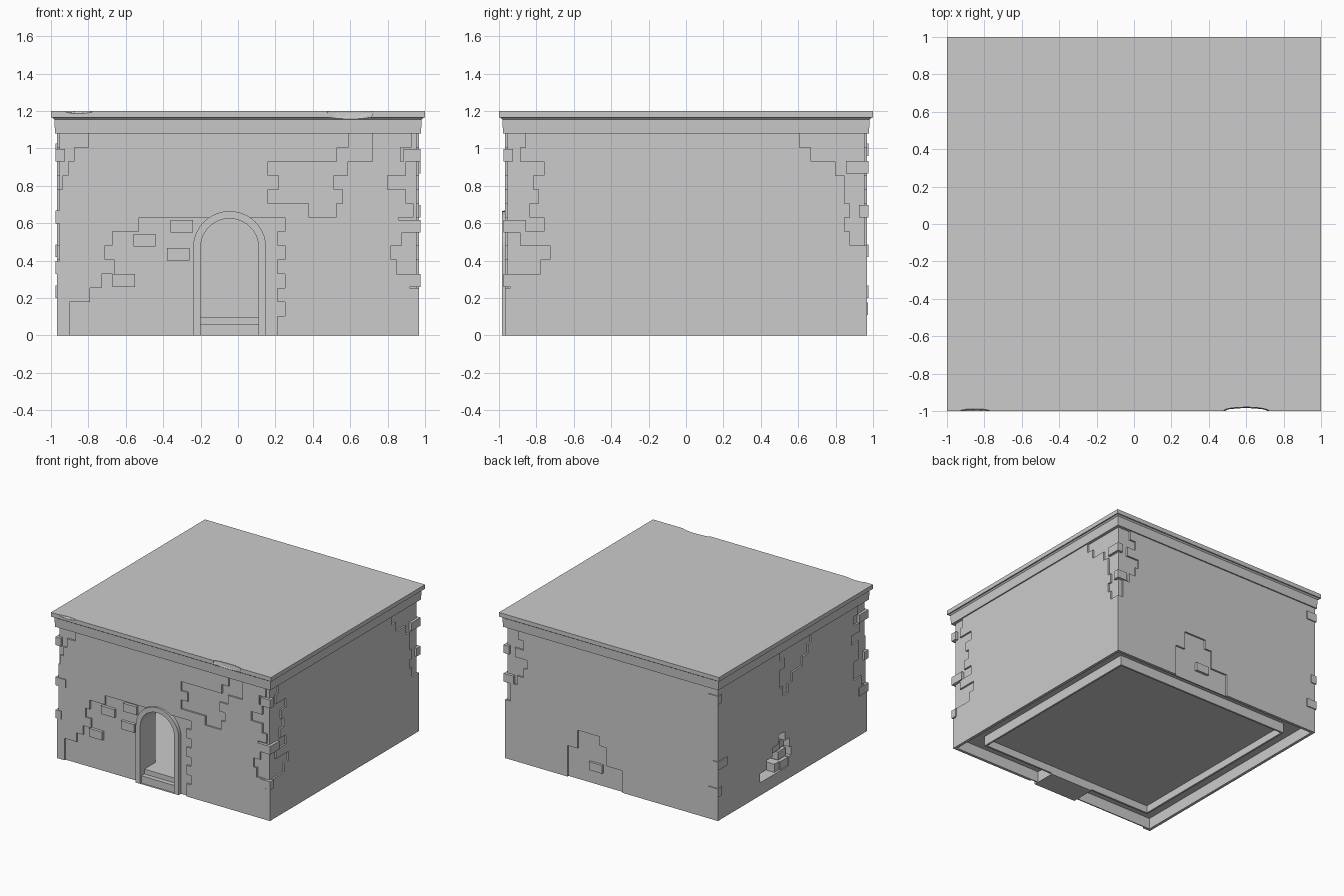
import bpy, bmesh, math

if "Cube" in bpy.data.objects:
    bpy.data.objects.remove(bpy.data.objects["Cube"])

W = 0.968       # half width of the plastered walls
R = 0.954       # half width of the exposed brick surface
H = 0.075       # height of one brick course
TOP = 1.08      # underside of the cornice
FACES = {"front": lambda u, d, z: (u, -d, z), "back": lambda u, d, z: (u, d, z),
         "right": lambda u, d, z: (d, u, z), "left": lambda u, d, z: (-d, u, z)}


def make(name, bm):
    bmesh.ops.recalc_face_normals(bm, faces=bm.faces)
    me = bpy.data.meshes.new(name)
    bm.to_mesh(me)
    bm.free()
    ob = bpy.data.objects.new(name, me)
    bpy.context.collection.objects.link(ob)
    return ob


def loft(name, rings, closed=False):
    """Skin equal-length rings of points; capped unless closed on itself."""
    bm = bmesh.new()
    vs = [[bm.verts.new(p) for p in r] for r in rings]
    n = len(vs[0])
    for a, b in zip(vs, vs[1:] + vs[:1] if closed else vs[1:]):
        for i in range(n):
            bm.faces.new((a[i - 1], a[i], b[i], b[i - 1]))
    if not closed:
        bm.faces.new(vs[0])
        bm.faces.new(vs[-1])
    return make(name, bm)


def square(h, z):
    return [(-h, -h, z), (h, -h, z), (h, h, z), (-h, h, z)]


def box(name, x0, x1, y0, y1, z0, z1):
    return loft(name, [[(x0, y0, z), (x1, y0, z), (x1, y1, z), (x0, y1, z)] for z in (z0, z1)])


def brick(name, face, u0, u1, z, d0, d1):
    f = FACES[face]
    outline = [(u0, z), (u1, z), (u1, z + H * 0.9), (u0, z + H * 0.9)]
    return loft(name, [[f(u, d, v) for u, v in outline] for d in (d0, d1)])


def cut(target, cutter):
    m = target.modifiers.new("cut", "BOOLEAN")
    m.operation, m.solver, m.object = "DIFFERENCE", "EXACT", cutter
    cutter.hide_render = True
    bpy.context.view_layer.objects.active = target
    bpy.ops.object.modifier_apply(modifier=m.name)
    bpy.data.objects.remove(cutter)


def patch(face, course, spans, depth=R):
    """Strip plaster off stacked courses, each spanning (left, right)."""
    left, right = [], []
    for k, (a, b) in enumerate(spans):
        z = TOP - H * (course + k)
        low = z - H if z - H > 0.05 else -0.05
        left += [(a, z), (a, low)]
        right += [(b, z), (b, low)]
    pts = left + right[::-1]
    pts = [p for i, p in enumerate(pts) if p != pts[i - 1]]
    f = FACES[face]
    cut(walls, loft("patch", [[f(u, d, z) for u, z in pts] for d in (depth, 1.2)]))


def corner_patch(face, side, widths):
    """Strip plaster beside a corner; widths in hundredths, one digit pair per course."""
    spans = [sorted((side * (W - w / 100), side * 1.1)) for w in widths]
    patch(face, 0, spans)


def arch(r, y, base=0.0, cx=-0.045, cz=0.47, n=20):
    curve = [(cx + r * math.cos(math.pi * i / n), y, cz + r * math.sin(math.pi * i / n)) for i in range(n + 1)]
    return [(cx + r, y, base)] + curve + [(cx - r, y, base)]


# walls: outer block, hollow room, open underside, doorway
walls = loft("walls", [square(W, 0), square(W, TOP + 0.01)])
cut(walls, loft("room", [square(0.8, 0.1), square(0.8, 1.05)]))
cut(walls, loft("underside", [square(0.945, -0.1), square(0.945, 0.09)]))
cut(walls, loft("doorway", [arch(0.19, -1.1, -0.1), arch(0.19, -0.79, -0.1)]))

# broken plaster in the middle of the faces
steps = [-.53, -.67, -.71, -.66, -.73, -.79, -.9, -.9]
patch("front", 6, [(a, .25 - .04 * (k % 2)) for k, a in enumerate(steps)])
patch("front", 0, [(.59, .72), (.53, .72), (.16, .585), (.22, .51), (.16, .56), (.38, .525)])
patch("back", 9, [(.11, .31), (.05, .31), (.05, .4), (-.1, .4), (-.1, .4)])
patch("left", 0, [(-.24, .16), (-.2, .1), (-.13, .16), (0, .16), (.05, .12)])

# broken plaster around the corners
corner_patch("front", 1, (4, 10, 7, 17, 7, 3, 11, 9, 15, 12, 5))
corner_patch("right", -1, (11, 8, 21, 15, 18, 13, 21, 8, 24, 19, 3))
corner_patch("front", -1, (17, 9, 6, 3))
corner_patch("left", -1, (12, 17, 9, 20, 11, 11, 17, 17, 7, 4))
corner_patch("right", 1, (36, 30, 17, 12, 12, 9, 12, 9))
corner_patch("back", 1, (12, 17, 9, 20, 17, 11, 5, 5))

# hole through the left wall, with loose bricks stacked in it
patch("left", 9, [(.1, .18), (.04, .26), (.02, .33), (.05, .42)], depth=0.75)
for k in range(5):
    u = .05 + .06 * (k % 2)
    brick(f"loose_brick_{k}", "left", u, u + .1, .105 + H * (k // 2 + k % 2 * (k > 2)), .81, .96 - .01 * k)

# bricks standing proud of the front and back
for i, (u, z) in enumerate([(-.56, .475), (-.38, .4), (-.36, .55), (-.67, .26)]):
    brick(f"front_brick_{i}", "front", u, u + .12, z, .9, .978)
brick("back_brick", "back", .08, .2, .11, .9, .974)

# corner bricks wrapping two faces, alternating long and short sides
O = 0.976
heights = {(1, -1): (.93, .55, .26), (-1, -1): (.93, .6, .33), (1, 1): (.865, .63), (-1, 1): (.96, .42, .2)}
for (sx, sy), zs in heights.items():
    for k, z in enumerate(zs):
        lx, ly = (.12, .12) if (sx, sy, k) == (1, -1, 1) else ((.05, .12), (.09, .05))[(k + (sx != sy)) % 2]
        xs = sorted((sx * O, sx * (O - lx)))
        ys = sorted((sy * O, sy * (O - ly)))
        box("corner_brick", *xs, *ys, z, z + H * 0.9)

# arched door frame: rectangular section swept along the arch
inner, outer, front, rear = .155, .195, -.985, -.785
loft("door_frame", [arch(outer, front), arch(inner, front), arch(inner, rear), arch(outer, rear)], closed=True)
box("threshold", -.21, .12, -.93, rear, 0, .1)
box("door_step", -.21, .12, -W, -.92, 0, .06)

# foundation skirt under the floor
skirt = loft("foundation_skirt", [square(.8, .01), square(.8, .095)])
cut(skirt, loft("skirt_inside", [square(.785, -.1), square(.785, .07)]))

# roof with stepped cornice and a chipped front edge
profile = [(.978, TOP), (.982, 1.155), (.992, 1.165), (1.0, 1.166), (1.0, 1.2)]
roof = loft("roof", [square(h, z) for h, z in profile])
for x, z, sx, sy, sz in [(.6, 1.19, .13, .022, .05), (-.85, 1.2, .08, .012, .014)]:
    bm = bmesh.new()
    bmesh.ops.create_icosphere(bm, subdivisions=2, radius=1)
    bmesh.ops.scale(bm, vec=(sx, sy, sz), verts=bm.verts)
    bmesh.ops.translate(bm, vec=(x, -1.0, z), verts=bm.verts)
    cut(roof, make("chip", bm))
